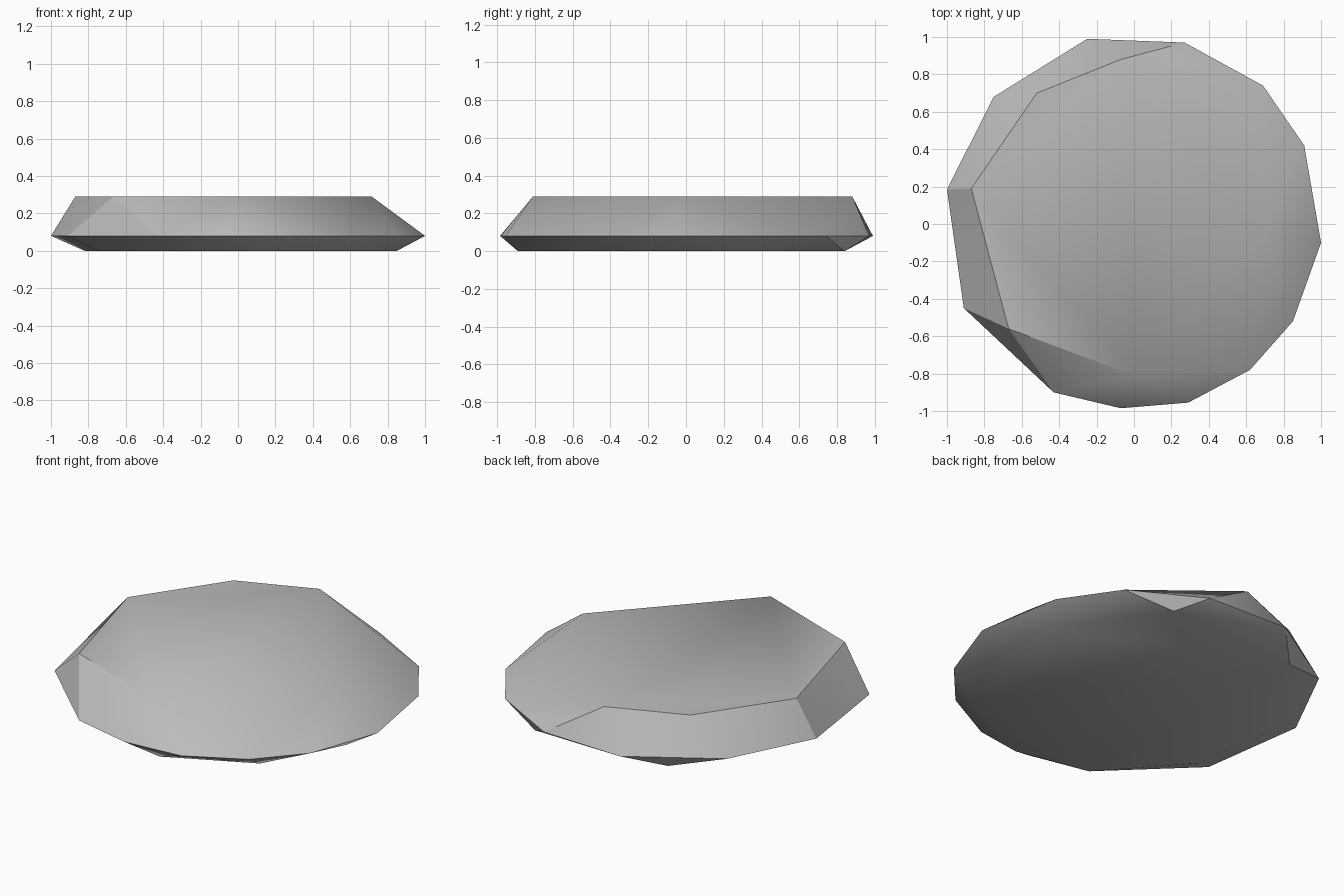
import bpy, bmesh, math

cube = bpy.data.objects.get("Cube")
if cube:
    bpy.data.objects.remove(cube, do_unlink=True)

# Stone colour
stone = bpy.data.materials.new("grey_stone")
stone.use_nodes = True
grey = (0.5, 0.5, 0.5, 1.0)
stone.diffuse_color = grey
shader = stone.node_tree.nodes["Principled BSDF"]
shader.inputs["Base Color"].default_value = grey
shader.inputs["Roughness"].default_value = 0.9

# Outlines of the flat underside, the widest rim and the flat top
underside = [(.42, .84), (.84, .25), (.85, -.18), (.6, -.65), (.1, -.89),
             (-.35, -.8), (-.75, -.35), (-.82, .1), (-.44, .8)]
rim = [(-.25, .99), (.27, .97), (.69, .74), (.91, .42), (1, -.1),
       (.85, -.52), (.62, -.78), (.29, -.955), (-.07, -.985),
       (-.43, -.9), (-.91, -.45), (-1, .185), (-.75, .68)]
top = [(-.87, .19), (-.67, -.56), (0, -.81), (.715, -.04),
       (-.07, .88), (-.52, .7)]

# Wrap the three outlines in one faceted skin
bm = bmesh.new()
for outline, height in ((underside, 0), (rim, .08), (top, .29)):
    for x, y in outline:
        bm.verts.new((x, y, height))
bmesh.ops.convex_hull(bm, input=bm.verts)
bmesh.ops.dissolve_limit(bm, angle_limit=math.radians(0.5),
                         verts=bm.verts, edges=bm.edges)
bmesh.ops.recalc_face_normals(bm, faces=bm.faces)

mesh = bpy.data.meshes.new("flat_stone")
bm.to_mesh(mesh)
bm.free()
mesh.materials.append(stone)
rock = bpy.data.objects.new("flat_stone", mesh)
bpy.context.collection.objects.link(rock)

# Soften shallow facets, keep steep edges crisp
bpy.ops.object.select_all(action="DESELECT")
rock.select_set(True)
bpy.context.view_layer.objects.active = rock
bpy.ops.object.shade_smooth_by_angle(angle=math.radians(30))
